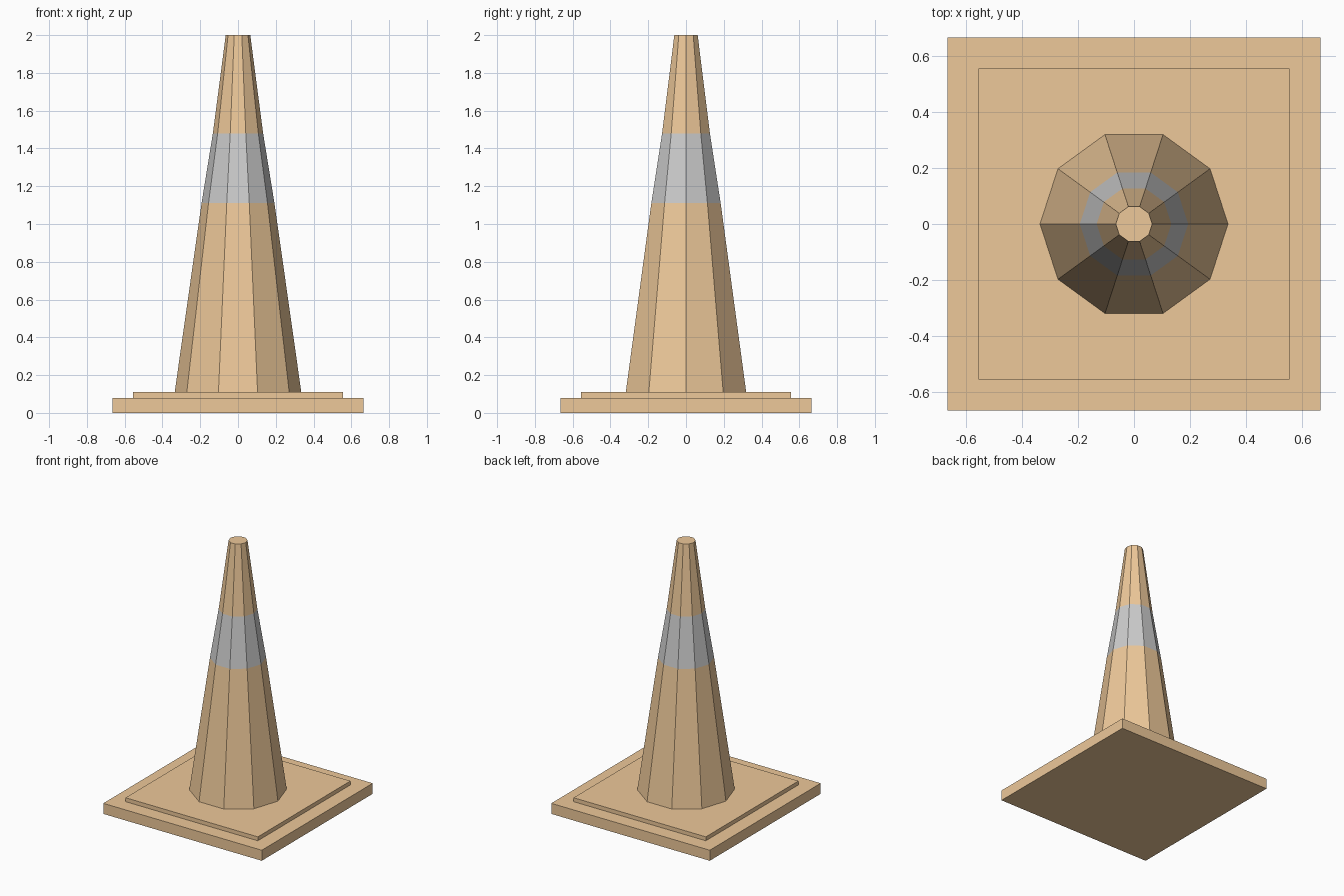
import bpy
import bmesh
from math import cos, sin, tau

if "Cube" in bpy.data.objects:
    bpy.data.objects.remove(bpy.data.objects["Cube"])


def material(name, color):
    mat = bpy.data.materials.new(name)
    mat.diffuse_color = (*color, 1)
    mat.use_nodes = True
    mat.node_tree.nodes["Principled BSDF"].inputs["Base Color"].default_value = mat.diffuse_color
    return mat


orange = material("orange_plastic", (0.85, 0.58, 0.32))
white = material("reflective_white", (0.82, 0.82, 0.80))


def slab(name, half, z0, z1):
    bpy.ops.mesh.primitive_cube_add(size=1, location=(0, 0, (z0 + z1) / 2))
    ob = bpy.context.object
    ob.name = name
    ob.scale = (2 * half, 2 * half, z1 - z0)
    bpy.ops.object.transform_apply(location=True, scale=True)
    ob.data.materials.append(orange)


# Square foot with a thin raised step
slab("base_plate", 0.665, 0.0, 0.08)
slab("base_step", 0.555, 0.08, 0.11)

# Ten-sided tapered body, with the middle section as the pale band
SIDES = 10
profile = [(0.335, 0.11), (0.193, 1.11), (0.133, 1.48), (0.065, 2.0)]
bm = bmesh.new()
rings = [[bm.verts.new((r * cos(tau * i / SIDES), r * sin(tau * i / SIDES), z))
          for i in range(SIDES)] for r, z in profile]
for level, (low, high) in enumerate(zip(rings, rings[1:])):
    for i in range(SIDES):
        j = (i + 1) % SIDES
        face = bm.faces.new((low[i], low[j], high[j], high[i]))
        face.material_index = 1 if level == 1 else 0
bm.faces.new(rings[-1])
bm.faces.new(rings[0][::-1])

mesh = bpy.data.meshes.new("cone_body")
bm.to_mesh(mesh)
bm.free()
mesh.materials.append(orange)
mesh.materials.append(white)
body = bpy.data.objects.new("cone_body", mesh)
bpy.context.collection.objects.link(body)
